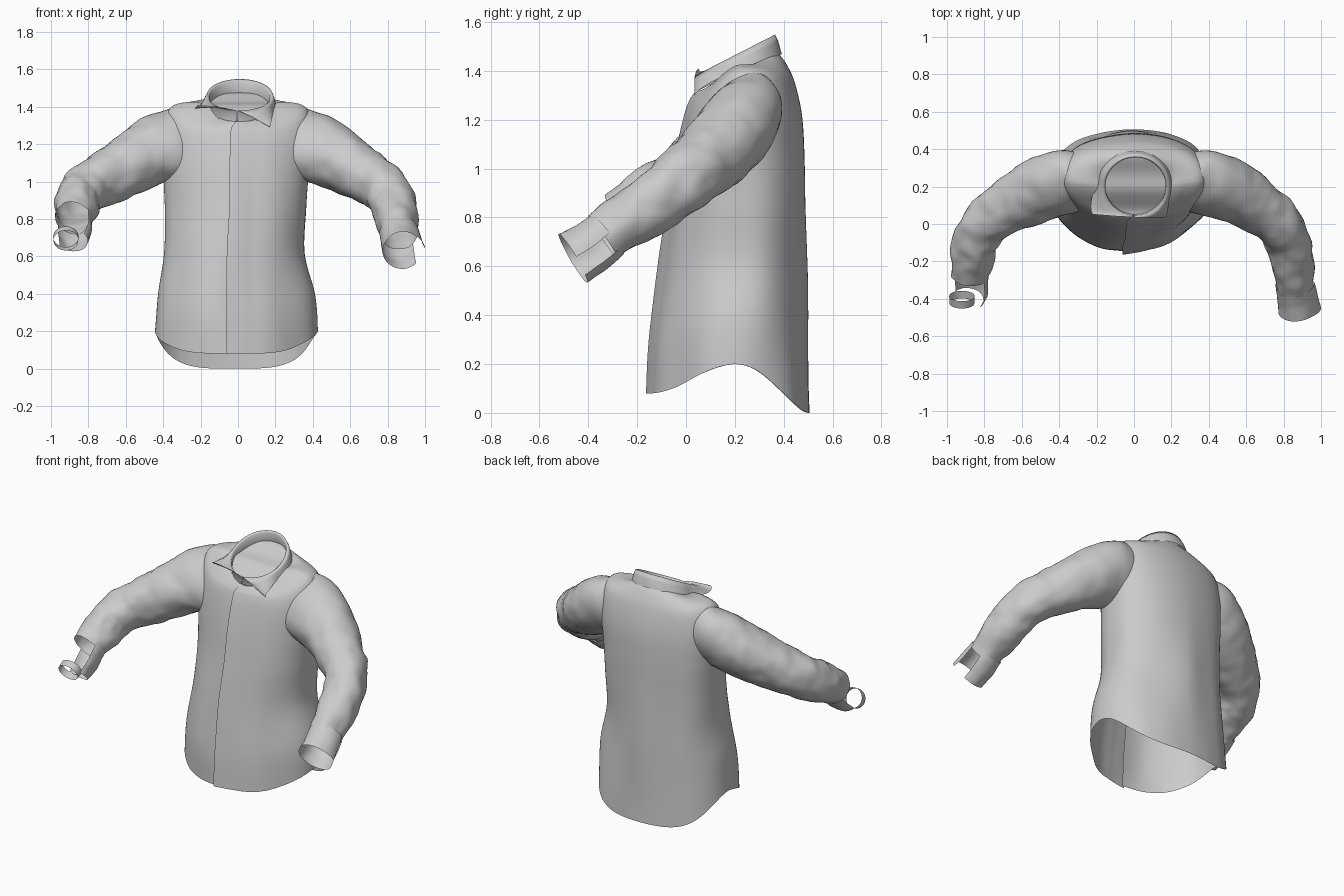
import bpy
import bmesh
from math import sin, cos, pi, radians
from mathutils import Vector, noise
from mathutils.bvhtree import BVHTree

if "Cube" in bpy.data.objects:
    bpy.data.objects.remove(bpy.data.objects["Cube"], do_unlink=True)

# One plain cloth colour
cloth = bpy.data.materials.new("grey_cloth")
cloth.use_nodes = True
colour = (0.6, 0.6, 0.6, 1)
cloth.diffuse_color = colour
shader = next(n for n in cloth.node_tree.nodes if n.type == "BSDF_PRINCIPLED")
shader.inputs["Base Color"].default_value = colour
shader.inputs["Roughness"].default_value = 0.8


def spline(keys, steps):
    """Smooth rows of numbers passing through every key row."""
    out = []
    last = len(keys) - 1
    for i in range(last):
        rows = [keys[max(0, min(last, i + k))] for k in (-1, 0, 1, 2)]
        for s in range(steps):
            t = s / steps
            out.append([b + t / 2 * (c - a + t * (2 * a - 5 * b + 4 * c - d
                        + t * (3 * (b - c) + d - a)))
                        for a, b, c, d in zip(*rows)])
    out.append(list(keys[-1]))
    return out


def sheet(name, grid, closed=False):
    """Skin a grid of points with quads."""
    bm = bmesh.new()
    rows = [[bm.verts.new(p) for p in row] for row in grid]
    for low, high in zip(rows, rows[1:]):
        n = len(low)
        for j in range(n if closed else n - 1):
            k = (j + 1) % n
            bm.faces.new((low[j], low[k], high[k], high[j])).smooth = True
    mesh = bpy.data.meshes.new(name)
    bm.to_mesh(mesh)
    bm.free()
    mesh.materials.append(cloth)
    obj = bpy.data.objects.new(name, mesh)
    bpy.context.collection.objects.link(obj)
    return obj


def tree_of(obj):
    """Search tree over the faces of an object."""
    mesh = obj.data
    return BVHTree.FromPolygons([v.co for v in mesh.vertices],
                                [p.vertices[:] for p in mesh.polygons])


def trim(obj, tree, near):
    """Remove the hidden faces of obj that lie behind another surface."""
    bm = bmesh.new()
    bm.from_mesh(obj.data)
    hidden = []
    for face in bm.faces:
        centre = face.calc_center_median()
        if near(centre):
            spot, normal = tree.find_nearest(centre)[:2]
            if (centre - spot).dot(normal) < -0.012:
                hidden.append(face)
    bmesh.ops.delete(bm, geom=hidden, context="FACES")
    bm.to_mesh(obj.data)
    bm.free()


def body_point(row, a):
    """Point at angle a on a ring whose front, side and back heights differ."""
    x_min, x_max, y_front, y_back, y_mid, z_front, z_side, z_back = row
    c, s = cos(a), sin(a)
    mid, half = (x_max + x_min) / 2, (x_max - x_min) / 2
    if s < 0:
        y_end, z_end, bulge = y_front, z_front, 1
    else:
        y_end, z_end, bulge = y_back, z_back, 0.8
    lift = sin(pi / 2 * abs(s) ** 1.6)
    return Vector((mid + half * c, y_mid + (y_end - y_mid) * abs(s) ** bulge,
                   z_side + (z_end - z_side) * lift))


# Body: rows of x min, x max, y front, y back, y side, z front, z side, z back
neck_row = (-.16, .175, .05, .375, .21, 1.32, 1.415, 1.475)
body_rows = [
    (-.45, .415, -.15, .505, .2, .08, .2, 0),
    (-.435, .4, -.143, .495, .2, .3, .4, .3),
    (-.395, .353, -.1, .49, .2, .6, .62, .6),
    (-.385, .37, -.06, .488, .21, .85, .85, .85),
    (-.395, .385, -.03, .486, .22, 1.05, 1.05, 1.05),
    (-.4, .4, 0, .475, .23, 1.2, 1.22, 1.22),
    (-.37, .37, .02, .445, .235, 1.27, 1.385, 1.355),
    (-.27, .27, .035, .41, .225, 1.3, 1.425, 1.43),
    neck_row,
]
columns = 110
start, end = radians(-96), radians(268)
grid = []
all_rows = spline(body_rows, 8)
for i, row in enumerate(all_rows):
    height = i / (len(all_rows) - 1)
    line = []
    for j in range(columns + 1):
        a = start + (end - start) * j / columns
        p = body_point(row, a)
        # Long, soft vertical folds that fade out at the neck
        fold = noise.noise(Vector((p.x * 5, p.y * 5, p.z * 1.6)))
        fold *= 0.02 * (1 - height)
        p += Vector((cos(a), sin(a), 0)) * fold
        # The left front panel laps over the right one
        lap = max(0, 1 - j / 6)
        p.y -= lap * (0.008 + 0.012 * (1 - height))
        line.append(p)
    grid.append(line)
body = sheet("shirt_body", grid)

# Lining that closes the neck inside the collar
grid = []
for i in range(25):
    a = radians(-89 + 178 * i / 24)
    left, right = body_point(neck_row, a), body_point(neck_row, pi - a)
    grid.append([right.lerp(left, j / 12) for j in range(13)])
sheet("neck_lining", grid)

# Collar rows of x min, x max, y front, y back, z front, z back
collar_rows = [
    (-.195, .205, .03, .392, 1.33, 1.468),
    (-.178, .195, .032, .378, 1.365, 1.52),
    (-.165, .185, .036, .364, 1.38, 1.548),
    (-.153, .17, .045, .356, 1.37, 1.535),
    (-.155, .17, .052, .37, 1.32, 1.475),
]
left_tip = Vector((.18, .005, -.04))
right_tip = Vector((-.2, .02, .08))
steps = 72
grid = []
for row, pull in zip(collar_rows, (1, .4, 0, 0, 0)):
    x_min, x_max, y_front, y_back, z_front, z_back = row
    line = []
    for j in range(steps + 1):
        t = j / steps
        a = radians(-94 + 358 * t)
        side, depth = (1 + cos(a)) / 2, (1 + sin(a)) / 2
        p = Vector((x_min + (x_max - x_min) * side,
                    y_front + (y_back - y_front) * depth,
                    z_front + (z_back - z_front) * depth))
        p += left_tip * pull * max(0, 1 - t * 5) ** 1.4
        p += right_tip * pull * max(0, 1 - (1 - t) * 4) ** 1.3
        line.append(p)
    grid.append(line)
sheet("collar", grid)


def tube(name, path, a0=0, a1=2 * pi, flare=0, crease=0, steps=7, sides=40):
    """Cloth tube along x, y, z and two radii; angle 0 points to +x."""
    closed = a1 - a0 > 6.28
    keys = spline(path, steps)
    centres = [Vector(k[:3]) for k in keys]
    grid = []
    for i, key in enumerate(keys):
        ahead = centres[min(i + 1, len(keys) - 1)]
        t = (ahead - centres[max(i - 1, 0)]).normalized()
        u = Vector((1, 0, 0))
        u = (u - t * u.dot(t)).normalized()
        v = t.cross(u)
        along = i / (len(keys) - 1)
        line = []
        for j in range(sides if closed else sides + 1):
            a = a0 + (a1 - a0) * j / sides
            out = u * cos(a) * key[3] + v * sin(a) * key[4]
            p = centres[i] + out * (1 + flare * along * max(0, 1 - j / 6))
            # Crumples get stronger toward the elbow and wrist
            n = noise.noise(p * 9) + noise.noise(p * 17) * 0.5
            line.append(p + out.normalized() * n * crease * min(1, along * 1.6))
        grid.append(line)
    return sheet(name, grid, closed)


# Sleeves, starting inside the shoulders
shoulder = [(.2, .25, 1.25, .16, .12), (.3, .237, 1.213, .198, .143),
            (.4, .217, 1.183, .2, .157), (.5, .184, 1.135, .178, .16)]
left_sleeve = tube("left_sleeve", shoulder + [
    (.62, .12, 1.065, .152, .15), (.75, .025, .985, .13, .137),
    (.82, -.08, .9, .12, .13), (.845, -.2, .815, .115, .12),
    (.86, -.34, .72, .098, .098)], crease=.013)
right_sleeve = tube("right_sleeve", [(-k[0], *k[1:]) for k in shoulder] + [
    (-.63, .115, 1.065, .155, .152), (-.77, .025, .985, .133, .137),
    (-.845, -.08, .92, .122, .126), (-.865, -.18, .865, .115, .115),
    (-.88, -.28, .805, .1, .1)], crease=.015)

# Open the armholes and drop the sleeve ends buried in the body
body_tree = tree_of(body)
for sleeve in (left_sleeve, right_sleeve):
    trim(body, tree_of(sleeve), lambda p, d=sleeve.data.vertices[0].co.x:
         p.x * d > 0 and abs(p.x) > .27 and p.z > .95)
    trim(sleeve, body_tree, lambda p: abs(p.x) < .5)

# Cuffs: the left one hangs open, the right one is torn to a flap and a band
tube("left_cuff", [(.86, -.32, .73, .104, .104), (.87, -.39, .675, .105, .11),
                   (.88, -.462, .632, .104, .117)],
     a0=0, a1=5.5, flare=.18, crease=.006)
tube("right_cuff_flap", [(-.88, -.26, .815, .104, .104),
                         (-.88, -.33, .755, .1, .1),
                         (-.89, -.4, .685, .085, .085)],
     a0=-2.5, a1=.7, crease=.012)
tube("right_cuff_band", [(-.92, -.385, .705, .068, .062),
                         (-.92, -.425, .685, .066, .06)], steps=3)
